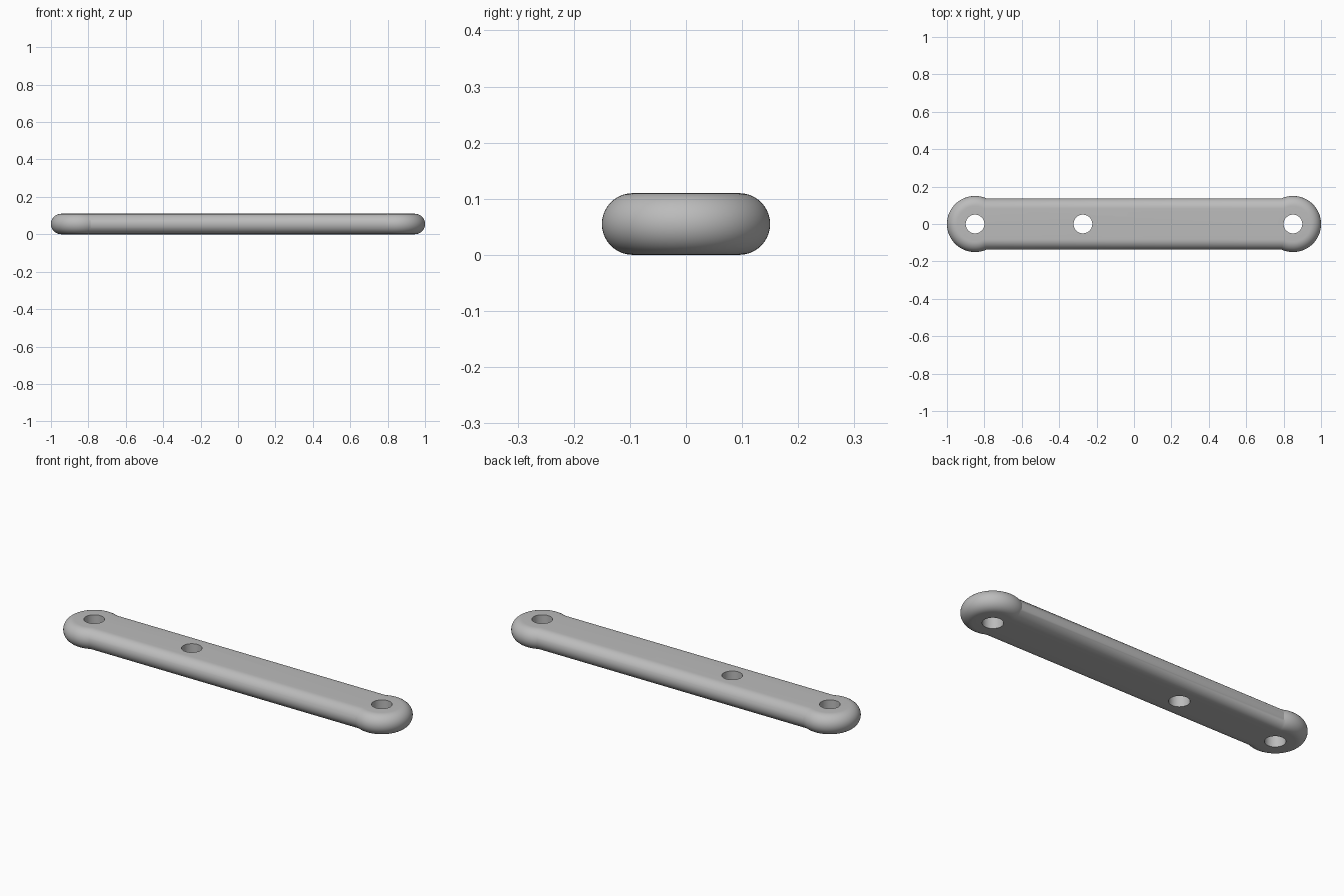
import bpy, bmesh
from math import sin, cos, pi, sqrt, atan2, radians

if "Cube" in bpy.data.objects:
    bpy.data.objects.remove(bpy.data.objects["Cube"])

HEIGHT = 0.11
EDGE = HEIGHT / 2        # full-round edge radius
END_X = 0.85             # centre of the rounded ends
END_R = 0.15
BAR_W = 0.137            # half width of the straight bar
HOLE_R = 0.05
HOLES = (-END_X, -0.273, END_X)
ARC, ROUND = 56, 20

grey = bpy.data.materials.new("plain grey")
grey.use_nodes = True
colour = (0.5, 0.5, 0.5, 1)
grey.diffuse_color = colour
grey.node_tree.nodes["Principled BSDF"].inputs["Base Color"].default_value = colour


def outline(inset):
    """Bar with a wider disc at each end, shrunk evenly by inset."""
    r, w = END_R - inset, BAR_W - inset
    stop = pi - atan2(w, sqrt(r * r - w * w))
    arc = [-stop + 2 * stop * i / ARC for i in range(ARC + 1)]
    right = [(END_X + r * cos(a), r * sin(a)) for a in arc]
    return right + [(-x, -y) for x, y in right]


# Link body: outlines stacked up the round edge, closed top and bottom
bm = bmesh.new()
rings = []
for i in range(ROUND + 1):
    a = -pi / 2 + pi * i / ROUND
    inset, z = EDGE * (1 - cos(a)), EDGE * (1 + sin(a))
    rings.append([bm.verts.new((x, y, z)) for x, y in outline(inset)])
n = len(rings[0])
for low, high in zip(rings, rings[1:]):
    for j in range(n):
        k = (j + 1) % n
        bm.faces.new((low[j], low[k], high[k], high[j]))
bm.faces.new(rings[0][::-1])
bm.faces.new(rings[-1])
mesh = bpy.data.meshes.new("link_bar")
bm.to_mesh(mesh)
bm.free()
mesh.materials.append(grey)
bar = bpy.data.objects.new("link_bar", mesh)
bpy.context.collection.objects.link(bar)

# Through holes
for x in HOLES:
    bpy.ops.mesh.primitive_cylinder_add(vertices=64, radius=HOLE_R,
                                        depth=HEIGHT * 2, location=(x, 0, EDGE))
    cutter = bpy.context.object
    cutter.name = "hole_cutter"
    cutter.hide_render = True
    cutter.data.materials.append(grey)
    bpy.ops.object.select_all(action='DESELECT')
    bar.select_set(True)
    bpy.context.view_layer.objects.active = bar
    cut = bar.modifiers.new("hole", 'BOOLEAN')
    cut.operation, cut.solver, cut.object = 'DIFFERENCE', 'EXACT', cutter
    bpy.ops.object.modifier_apply(modifier=cut.name)
    bpy.data.objects.remove(cutter)

bpy.ops.object.shade_smooth_by_angle(angle=radians(20))
